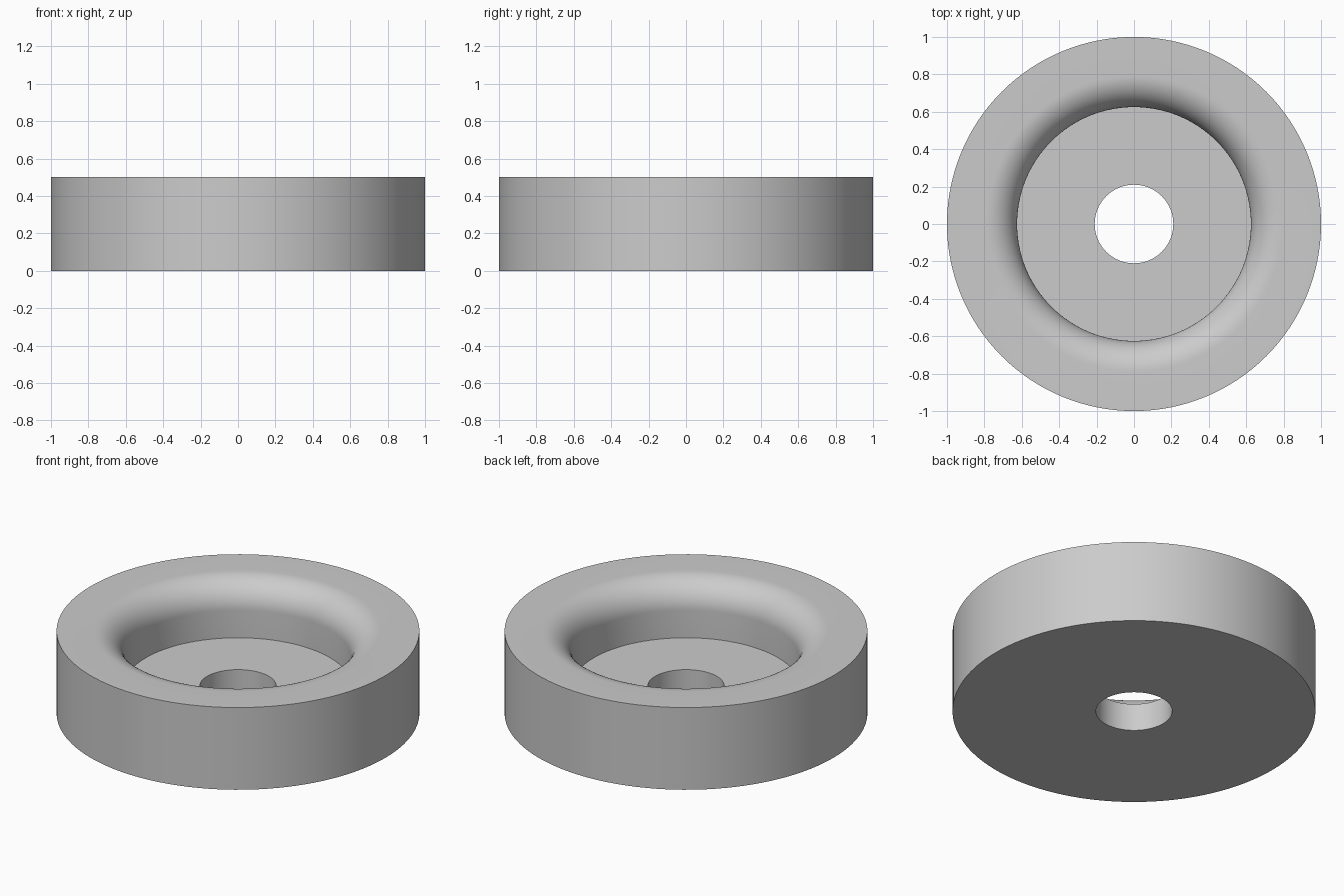
import bpy
import bmesh
from math import sin, cos, pi, tau, radians

cube = bpy.data.objects.get("Cube")
if cube:
    bpy.data.objects.remove(cube, do_unlink=True)

# Main sizes
OUTER, HEIGHT = 1.0, 0.5
POCKET, FLOOR = 0.625, 0.1667
BORE = 0.21
FILLET = 0.1667
FILLET_STEPS, SEGMENTS = 16, 128

# Plain grey finish
grey = bpy.data.materials.new("light_grey")
grey.use_nodes = True
colour = (0.6, 0.6, 0.6, 1.0)
grey.diffuse_color = colour
grey.node_tree.nodes["Principled BSDF"].inputs["Base Color"].default_value = colour

# Half section: bore, pocket floor, rounded pocket lip, rim, outer wall
profile = [(BORE, 0), (BORE, FLOOR), (POCKET, FLOOR)]
for i in range(FILLET_STEPS + 1):
    a = i / FILLET_STEPS * pi / 2
    profile.append((POCKET + FILLET * (1 - cos(a)),
                    HEIGHT - FILLET * (1 - sin(a))))
profile += [(OUTER, HEIGHT), (OUTER, 0)]

# Turn the section around the z axis
bm = bmesh.new()
verts = [bm.verts.new((r, 0, z)) for r, z in profile]
edges = [bm.edges.new((v, verts[(i + 1) % len(verts)]))
         for i, v in enumerate(verts)]
bmesh.ops.spin(bm, geom=verts + edges, cent=(0, 0, 0), axis=(0, 0, 1),
               angle=tau, steps=SEGMENTS, use_merge=True)
bmesh.ops.remove_doubles(bm, verts=bm.verts[:], dist=0.0001)
bmesh.ops.recalc_face_normals(bm, faces=bm.faces[:])

mesh = bpy.data.meshes.new("recessed_ring")
bm.to_mesh(mesh)
bm.free()
mesh.materials.append(grey)
ring = bpy.data.objects.new("recessed_ring", mesh)
bpy.context.collection.objects.link(ring)

# Smooth curves, crisp rims
bpy.ops.object.select_all(action="DESELECT")
ring.select_set(True)
bpy.context.view_layer.objects.active = ring
bpy.ops.object.shade_smooth_by_angle(angle=radians(30))
